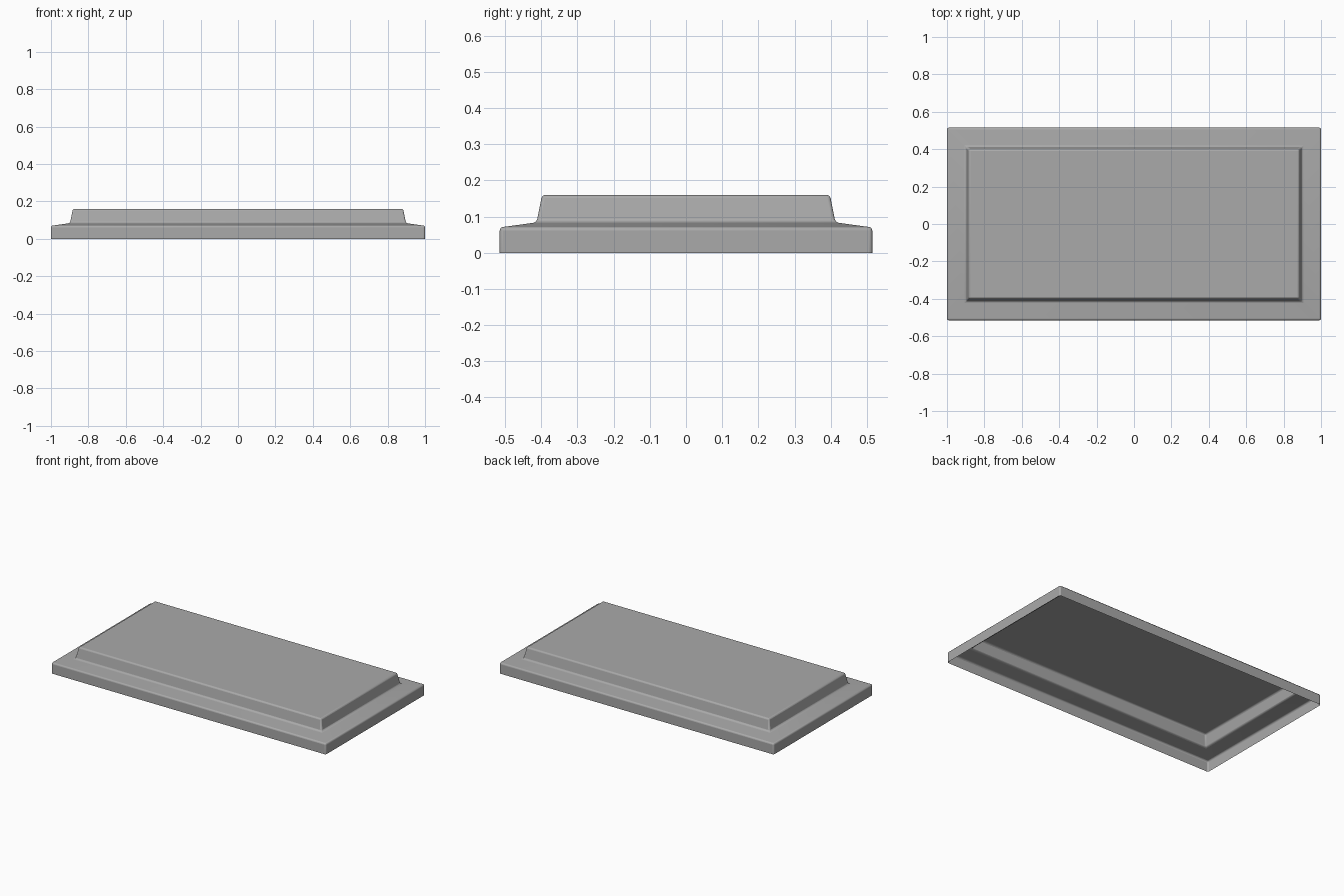
import bpy
import bmesh
import math

cube = bpy.data.objects.get("Cube")
if cube:
    bpy.data.objects.remove(cube, do_unlink=True)

# Plain grey finish
grey = bpy.data.materials.new("matte_grey")
grey.use_nodes = True
colour = (0.4, 0.4, 0.4, 1)
grey.diffuse_color = colour
grey.node_tree.nodes["Principled BSDF"].inputs["Base Color"].default_value = colour

# Wall profile: inset from the outer edge, and height
HALF_X, HALF_Y = 1.0, 0.515
PROFILE = [(0, 0), (0, 0.07), (0.102, 0.084), (0.117, 0.16)]


def ring(bm, inset, z):
    x, y = HALF_X - inset, HALF_Y - inset
    return [bm.verts.new((sx * x, sy * y, z))
            for sx, sy in ((-1, -1), (1, -1), (1, 1), (-1, 1))]


# Stepped tray: an open-bottomed shell with a sloping ledge and raised panel
bm = bmesh.new()
rings = [ring(bm, *point) for point in PROFILE]
for low, high in zip(rings, rings[1:]):
    for i in range(4):
        j = (i + 1) % 4
        bm.faces.new((low[i], low[j], high[j], high[i]))
bm.faces.new(rings[-1])
mesh = bpy.data.meshes.new("stepped_panel")
bm.to_mesh(mesh)
bm.free()
mesh.materials.append(grey)
panel = bpy.data.objects.new("stepped_panel", mesh)
bpy.context.collection.objects.link(panel)

# Softly rounded edges
bevel = panel.modifiers.new("rounded_edges", "BEVEL")
bevel.width = 0.009
bevel.segments = 3
bevel.limit_method = "ANGLE"
bevel.angle_limit = math.radians(30)

bpy.context.view_layer.objects.active = panel
panel.select_set(True)
bpy.ops.object.shade_smooth_by_angle(angle=math.radians(35))
bpy.ops.object.modifier_move_to_index(modifier="rounded_edges", index=0)
